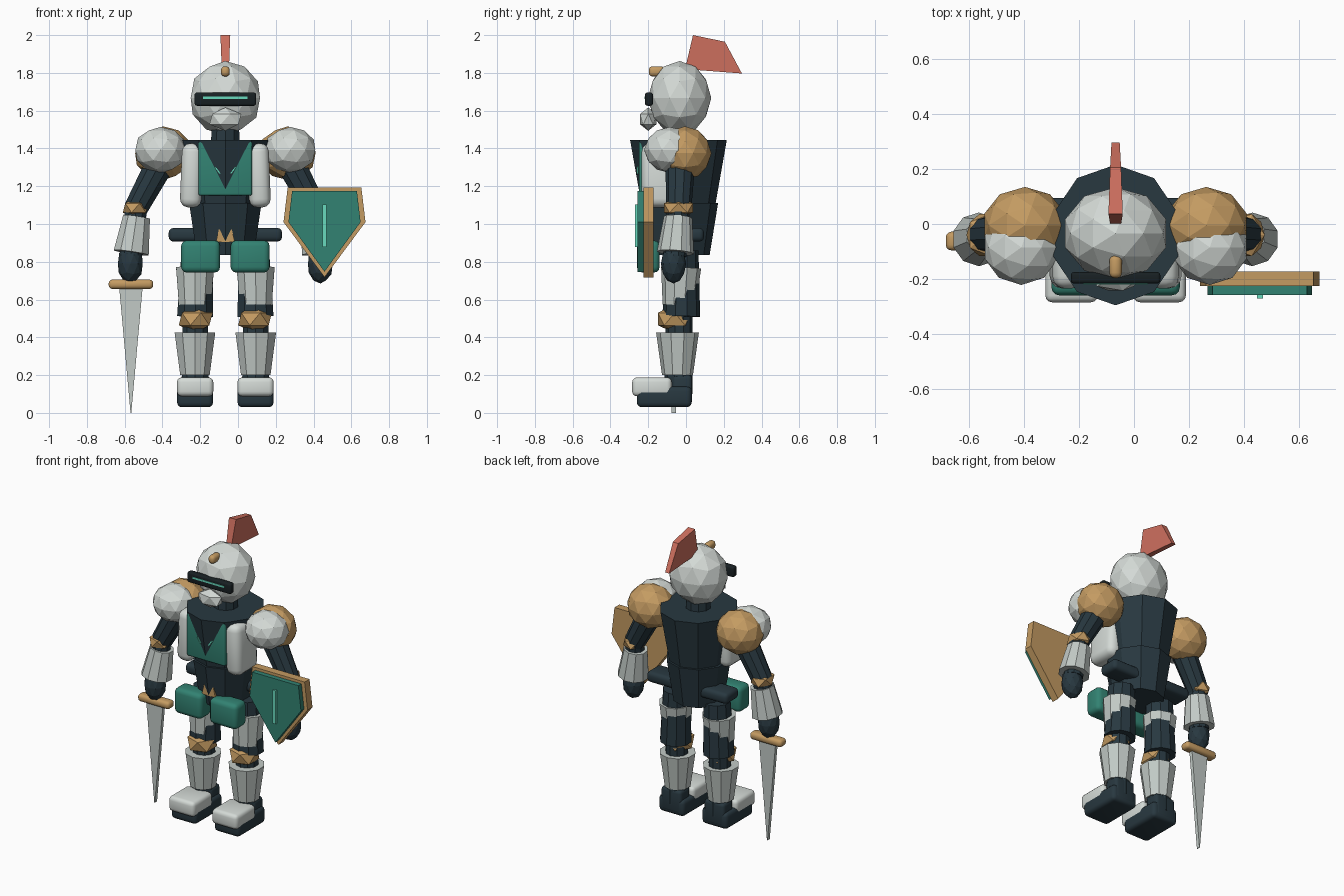
import bpy, bmesh
from mathutils import Vector, Matrix

cube = bpy.data.objects.get("Cube")
if cube:
    bpy.data.objects.remove(cube, do_unlink=True)

CX = -0.067  # body centre line


def material(name, rgb):
    lin = [(c / 255 / 12.92) if c < 11 else ((c / 255 + 0.055) / 1.055) ** 2.4 for c in rgb]
    m = bpy.data.materials.new(name)
    m.use_nodes = True
    m.diffuse_color = (*lin, 1)
    m.node_tree.nodes["Principled BSDF"].inputs["Base Color"].default_value = (*lin, 1)
    return m


PALE = material("pale armor", (212, 218, 214))
STEEL = material("steel", (194, 202, 198))
DARK = material("dark cloth", (40, 56, 64))
BLACK = material("visor black", (24, 32, 35))
GOLD = material("gold", (196, 155, 98))
TEAL = material("teal", (50, 130, 114))
GLOW = material("glow", (105, 218, 190))
RED = material("plume red", (207, 112, 95))


def finish(name, bm, mat):
    bmesh.ops.recalc_face_normals(bm, faces=bm.faces)
    me = bpy.data.meshes.new(name)
    bm.to_mesh(me)
    bm.free()
    me.materials.append(mat)
    ob = bpy.data.objects.new(name, me)
    bpy.context.collection.objects.link(ob)
    return ob


def box(name, mat, centre, half, bevel=0.0, turn=0.0):
    """Box, optionally rounded and turned about y."""
    bm = bmesh.new()
    bmesh.ops.create_cube(bm, size=2)
    bmesh.ops.scale(bm, vec=half, verts=bm.verts)
    if bevel:
        bmesh.ops.bevel(bm, geom=bm.edges[:], offset=bevel, segments=3, profile=0.5, affect='EDGES')
        for f in bm.faces:
            f.smooth = True
    bmesh.ops.transform(bm, matrix=Matrix.Translation(centre) @ Matrix.Rotation(turn, 4, 'Y'), verts=bm.verts)
    return finish(name, bm, mat)


def ball(name, mat, centre, radii, detail=2):
    """Faceted ellipsoid."""
    bm = bmesh.new()
    bmesh.ops.create_icosphere(bm, subdivisions=detail, radius=1)
    bmesh.ops.scale(bm, vec=radii, verts=bm.verts)
    bmesh.ops.translate(bm, vec=centre, verts=bm.verts)
    return finish(name, bm, mat)


def limb(name, mat, a, b, ra, rb, sides=10, squash=1.0):
    """Tapered faceted tube from a to b."""
    a, b = Vector(a), Vector(b)
    axis = a - b
    bm = bmesh.new()
    bmesh.ops.create_cone(bm, cap_ends=True, segments=sides, radius1=rb, radius2=ra, depth=axis.length)
    bmesh.ops.scale(bm, vec=(squash, 1, 1), verts=bm.verts)
    turn = Vector((0, 0, 1)).rotation_difference(axis).to_matrix().to_4x4()
    bmesh.ops.transform(bm, matrix=Matrix.Translation((a + b) / 2) @ turn, verts=bm.verts)
    return finish(name, bm, mat)


def slab(name, mat, outline, y0, y1):
    """Outline in x, z given thickness along y."""
    bm = bmesh.new()
    face = bm.faces.new([bm.verts.new((x, y0, z)) for x, z in outline])
    new = bmesh.ops.extrude_face_region(bm, geom=[face])["geom"]
    bmesh.ops.translate(bm, vec=(0, y1 - y0, 0), verts=[v for v in new if isinstance(v, bmesh.types.BMVert)])
    return finish(name, bm, mat)


# Head
ball("helmet", PALE, (CX, -0.034, 1.667), (0.193, 0.168, 0.196))
limb("neck", DARK, (CX, -0.035, 1.55), (CX, -0.035, 1.42), 0.075, 0.08)
box("visor", BLACK, (CX, -0.196, 1.661), (0.163, 0.021, 0.035), 0.012)
box("visor_slit", GLOW, (CX, -0.216, 1.668), (0.118, 0.004, 0.006))
ball("mouth_guard", PALE, (CX, -0.2, 1.555), (0.095, 0.05, 0.062), 1)
box("brow_knob", GOLD, (CX, -0.155, 1.808), (0.023, 0.042, 0.027), 0.02)

# Plume: side outline with its own half thickness at each corner
bm = bmesh.new()
corners = [(-0.005, 1.82, 0.019), (0.037, 2.0, 0.026), (0.206, 1.965, 0.02), (0.296, 1.797, 0.015)]
left, right = [[bm.verts.new((CX + s * w, y, z)) for y, z, w in corners] for s in (1, -1)]
bm.faces.new(left)
bm.faces.new(right[::-1])
for i in range(4):
    j = (i + 1) % 4
    bm.faces.new((left[i], right[i], right[j], left[j]))
finish("plume", bm, RED)

# Torso
limb("chest", DARK, (CX, -0.04, 1.445), (CX, -0.04, 1.1), 0.256, 0.195, 10, 0.93)
limb("waist", DARK, (CX, -0.04, 1.112), (CX, -0.04, 0.835), 0.21, 0.165, 10, 0.96)
box("chest_plate", TEAL, (CX, -0.205, 1.295), (0.142, 0.045, 0.145), 0.012)
box("belt", DARK, (CX, 0.025, 0.943), (0.3, 0.07, 0.036), 0.025)
slab("belt_buckle", GOLD, [(CX - 0.035, 0.97), (CX + 0.035, 0.97), (CX + 0.05, 0.905), (CX - 0.05, 0.905)],
     -0.217, -0.15)

# Paired parts
for side, s in (("left", 1), ("right", -1)):
    def at(off, y, z):
        return (CX + s * off, y, z)

    def name(part):
        return side + "_" + part

    # Trunk armor
    box(name("chest_glint"), GLOW, at(0.042, -0.257, 1.284), (0.004, 0.005, 0.022), 0, s * 0.6)
    box(name("rib_plate"), PALE, at(0.178, -0.125, 1.257), (0.057, 0.11, 0.17), 0.045, -s * 0.04)
    box(name("hip_pad"), TEAL, at(0.131, -0.2, 0.828), (0.103, 0.06, 0.085), 0.03)

    # Arm
    ball(name("shoulder"), GOLD, at(0.33, -0.005, 1.375), (0.155, 0.14, 0.142))
    ball(name("shoulder_plate"), PALE, at(0.343, -0.085, 1.392), (0.14, 0.137, 0.122))
    limb(name("upper_arm"), DARK, at(0.335, -0.03, 1.34), at(0.475, -0.038, 1.08), 0.08, 0.066)
    ball(name("elbow"), GOLD, at(0.475, -0.04, 1.085), (0.076, 0.09, 0.055), 1)
    limb(name("forearm"), DARK, at(0.47, -0.038, 1.1), at(0.5, -0.06, 0.83), 0.06, 0.062)
    limb(name("forearm_guard"), STEEL, at(0.47, -0.042, 1.037), at(0.498, -0.056, 0.848), 0.075, 0.098)
    ball(name("hand"), DARK, at(0.503, -0.066, 0.79), (0.069, 0.067, 0.105))

    # Leg
    limb(name("thigh"), DARK, at(0.15, -0.02, 0.86), at(0.16, -0.025, 0.51), 0.086, 0.1)
    limb(name("thigh_plate"), STEEL, at(0.16, -0.026, 0.77), at(0.162, -0.036, 0.57), 0.106, 0.088)
    ball(name("knee"), GOLD, at(0.157, -0.06, 0.497), (0.1, 0.105, 0.074), 1)
    limb(name("calf"), DARK, at(0.16, -0.035, 0.54), at(0.16, -0.04, 0.1), 0.07, 0.075)
    limb(name("shin_guard"), STEEL, at(0.161, -0.045, 0.425), at(0.161, -0.045, 0.2), 0.113, 0.082)
    box(name("sole"), DARK, at(0.16, -0.115, 0.085), (0.095, 0.145, 0.055), 0.025)
    box(name("heel"), DARK, at(0.16, -0.02, 0.122), (0.075, 0.052, 0.078), 0.02)
    box(name("toe_cap"), PALE, at(0.16, -0.18, 0.138), (0.096, 0.105, 0.05), 0.025)

# Sword
box("sword_guard", GOLD, (-0.567, -0.062, 0.681), (0.118, 0.034, 0.025), 0.02)
slab("sword_blade", STEEL, [(-0.629, 0.665), (-0.505, 0.665), (-0.565, 0.0), (-0.569, 0.0)], -0.077, -0.053)

# Shield
SX, SZ = 0.458, 1.01
shape = [(-0.195, 0.183), (0.195, 0.183), (0.217, 0), (0, -0.292), (-0.217, 0)]
slab("shield", GOLD, [(SX + x, SZ + z) for x, z in shape], -0.225, -0.173)
slab("shield_face", TEAL, [(SX + x * 0.88, SZ + z * 0.9) for x, z in shape], -0.258, -0.225)
box("shield_stripe", GLOW, (SX, -0.263, 0.99), (0.011, 0.008, 0.112))
